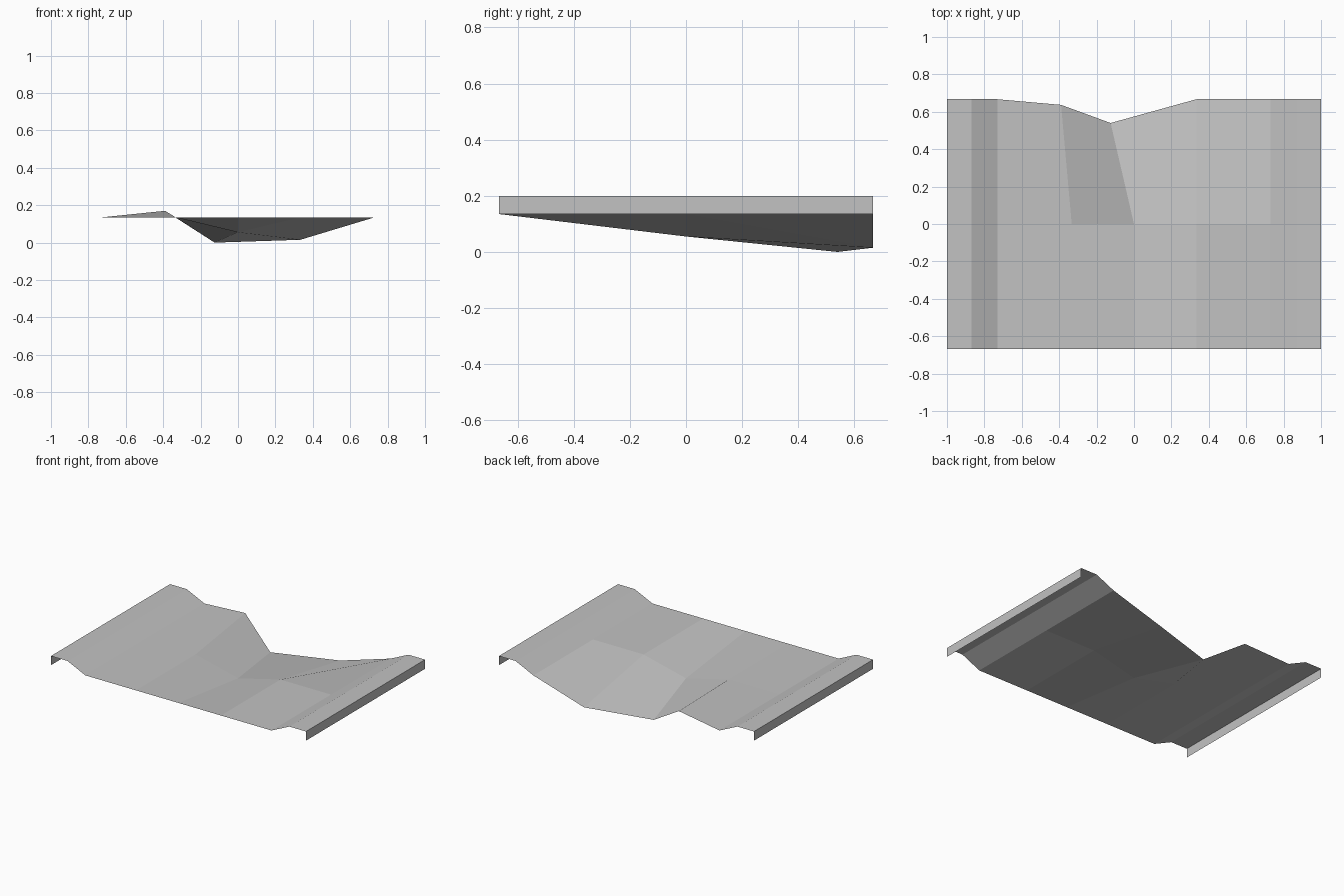
import bpy
import bmesh

if "Cube" in bpy.data.objects:
    bpy.data.objects.remove(bpy.data.objects["Cube"], do_unlink=True)

HALF_DEPTH = 0.667
ROAD_Z = 0.135
CURB_Z = 0.2

gray = bpy.data.materials.new("light_gray")
gray.use_nodes = True
color = (0.54, 0.54, 0.54, 1)
gray.diffuse_color = color
gray.node_tree.nodes["Principled BSDF"].inputs["Base Color"].default_value = color


def make_sheet(name, rows):
    """Bridge rows of points, front to back, with flat upward-facing quads."""
    bm = bmesh.new()
    grid = [[bm.verts.new(p) for p in row] for row in rows]
    for near, far in zip(grid, grid[1:]):
        for i in range(len(near) - 1):
            bm.faces.new((near[i], near[i + 1], far[i + 1], far[i]))
    mesh = bpy.data.meshes.new(name)
    bm.to_mesh(mesh)
    bm.free()
    mesh.materials.append(gray)
    obj = bpy.data.objects.new(name, mesh)
    bpy.context.collection.objects.link(obj)
    return obj


# Road surface: level at the front, sunken in the middle, broken at the back
columns = (-0.73, -0.333, 0, 0.333, 0.73)
front = [(x, -HALF_DEPTH, ROAD_Z) for x in columns]
middle = [(x, 0, 0.055 if x == 0 else ROAD_Z) for x in columns]
back = [(-0.73, HALF_DEPTH, ROAD_Z), (-0.39, 0.637, 0.17), (-0.125, 0.54, 0),
        (0.333, HALF_DEPTH, 0.015), (0.73, HALF_DEPTH, ROAD_Z)]
make_sheet("road_surface", [front, middle, back])

# Raised curbs with a sloped inner side and an upright outer side
profile = [(0.73, ROAD_Z), (0.87, CURB_Z), (1, CURB_Z), (1, ROAD_Z)]
for name, side in (("left_curb", 1), ("right_curb", -1)):
    section = [(side * x, z) for x, z in profile][::side]
    make_sheet(name, [[(x, y, z) for x, z in section]
                      for y in (-HALF_DEPTH, HALF_DEPTH)])
